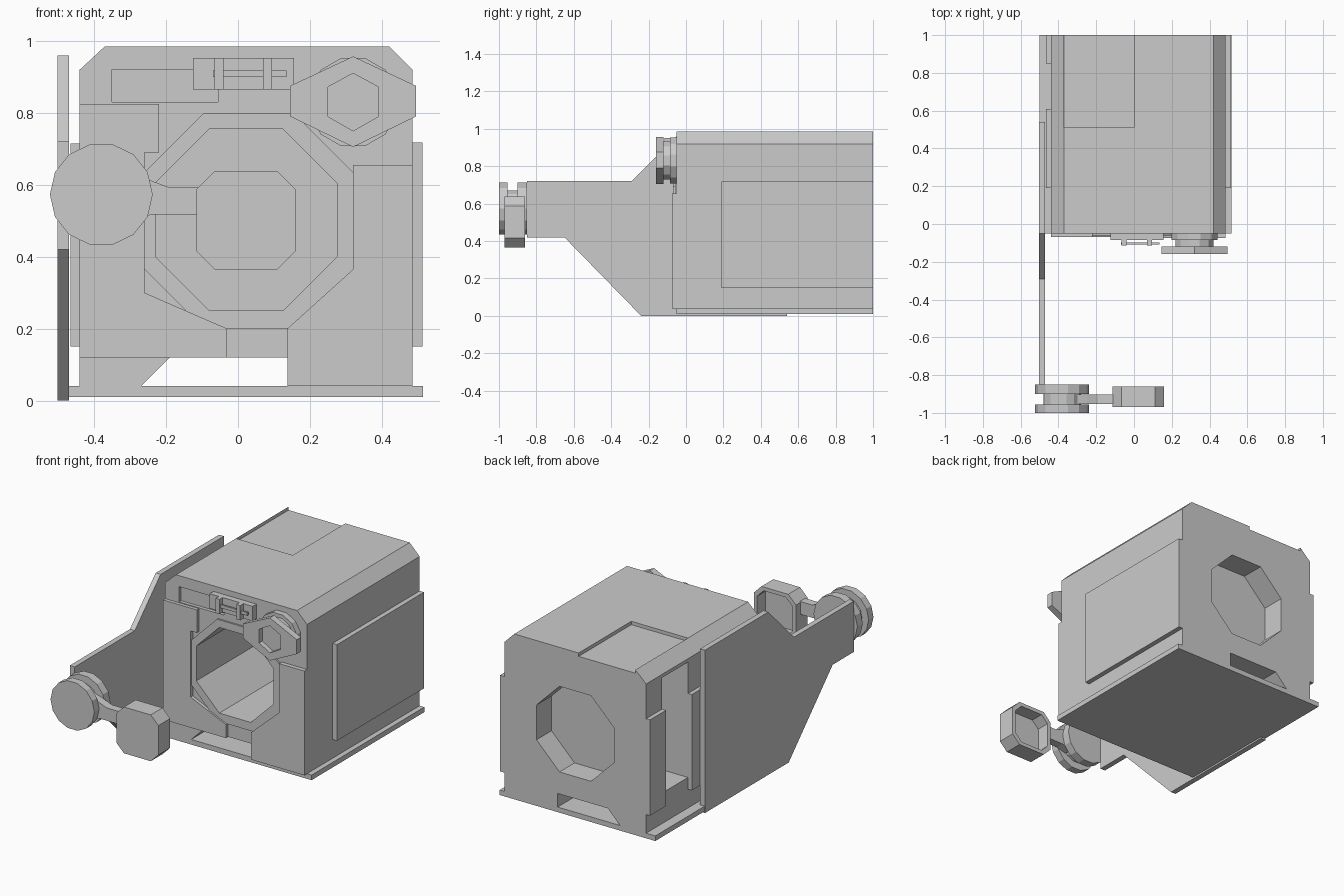
import bpy
import bmesh
import math
from mathutils import Vector

cube = bpy.data.objects.get("Cube")
if cube:
    bpy.data.objects.remove(cube)

GREY = (0.6, 0.6, 0.6, 1)
grey = bpy.data.materials.new("plain grey")
grey.use_nodes = True
grey.diffuse_color = GREY
grey.node_tree.nodes["Principled BSDF"].inputs["Base Color"].default_value = GREY


def prism(name, outline, start, end, axis="y"):
    """Extrude an outline, (x, z) along y, (y, z) along x, from start to end."""
    def place(u, v):
        return (u, start, v) if axis == "y" else (start, u, v)
    bm = bmesh.new()
    face = bm.faces.new([bm.verts.new(place(u, v)) for u, v in outline])
    ext = bmesh.ops.extrude_face_region(bm, geom=[face])
    shift = Vector((0, end - start, 0) if axis == "y" else (end - start, 0, 0))
    verts = [g for g in ext["geom"] if isinstance(g, bmesh.types.BMVert)]
    bmesh.ops.translate(bm, vec=shift, verts=verts)
    bmesh.ops.recalc_face_normals(bm, faces=bm.faces)
    mesh = bpy.data.meshes.new(name)
    bm.to_mesh(mesh)
    bm.free()
    mesh.materials.append(grey)
    obj = bpy.data.objects.new(name, mesh)
    bpy.context.collection.objects.link(obj)
    return obj


def box(name, x0, x1, y0, y1, z0, z1):
    return prism(name, [(x0, z0), (x1, z0), (x1, z1), (x0, z1)], y0, y1)


def bevelled(x0, x1, z0, z1, c):
    """Rectangle with cut corners."""
    return [(x0 + c, z0), (x1 - c, z0), (x1, z0 + c), (x1, z1 - c),
            (x1 - c, z1), (x0 + c, z1), (x0, z1 - c), (x0, z0 + c)]


def ring_points(x, z, r, n):
    """Regular polygon with a flat top."""
    return [(x + r * math.sin((i + 0.5) * math.tau / n),
             z + r * math.cos((i + 0.5) * math.tau / n)) for i in range(n)]


def carve(target, *cutters):
    for c in cutters:
        c.hide_render = True
        mod = target.modifiers.new("cut", "BOOLEAN")
        mod.operation = "DIFFERENCE"
        mod.solver = "EXACT"
        mod.object = c
    graph = bpy.context.evaluated_depsgraph_get()
    mesh = bpy.data.meshes.new_from_object(target.evaluated_get(graph))
    target.modifiers.clear()
    target.data = mesh
    for c in cutters:
        bpy.data.objects.remove(c)


# Main housing with chamfered top edges
housing = prism("housing", [(-.44, .04), (.485, .04), (.485, .92), (.42, .985),
                            (-.37, .985), (-.44, .92)], -.05, 1)
bore = bevelled(-.23, .275, .25, .755, .15)
carve(housing,
      prism("front_bore", bore, -.2, .8),
      prism("rear_socket", bore, .86, 1.2),
      prism("floor_tunnel", [(-.29, .02), (.137, .02), (.137, .12), (-.19, .12)], -.2, 1.2),
      box("side_groove", -.6, -.26, .61, .85, .22, .9),
      box("top_recess", -.37, 0, .51, 1.2, .965, 1.1),
      box("front_slot", -.35, -.055, -.2, -.03, .83, .92))

box("base_plate", -.5, .515, -.05, 1, .01, .04)

# Front cladding and octagonal collar
prism("front_panel_right", [(-.44, .12), (-.03, .12), (-.03, .2), (-.15, .252), (-.26, .3),
                            (-.26, .69), (-.22, .69), (-.22, .825), (-.44, .825)], -.07, -.05)
prism("front_panel_left", [(.137, .04), (.485, .04), (.485, .655), (.32, .655),
                           (.32, .365), (.137, .2)], -.075, -.05)
collar = prism("bore_collar", bevelled(-.26, .32, .2, .8, .165), -.06, -.05)
carve(collar, prism("collar_hole", bore, -.2, .1))

# Raised side panels
box("side_panel_left", .485, .513, .19, 1, .15, .717)
for name, y0, y1 in (("side_panel_right_front", .19, .61), ("side_panel_right_rear", .85, 1)):
    box(name, -.465, -.44, y0, y1, .15, .715)

# Long side plate that carries the arm
prism("side_plate", [(-.85, .42), (-.65, .42), (-.24, 0), (.54, 0), (.54, .96),
                     (-.05, .96), (-.29, .72), (-.85, .72)], -.502, -.47, "x")

# Six-sided knob on a round stem
prism("knob_collar", ring_points(.32, .83, .127, 12), -.085, -.05)
prism("knob_stem", ring_points(.32, .83, .105, 12), -.13, -.085)
knob = prism("knob", [(.145, .79), (.32, .705), (.495, .79), (.495, .875),
                      (.32, .957), (.145, .875)], -.16, -.12)
carve(knob, prism("knob_hole", [(.25, .79), (.32, .75), (.39, .79), (.39, .872),
                                (.32, .91), (.25, .872)], -.3, -.13))

# Small latch with two brackets and a rod
box("latch_plate", -.125, .155, -.085, -.05, .865, .952)
for i, x in enumerate((-.065, .07)):
    box(f"latch_bracket_{i + 1}", x, x + .025, -.115, -.085, .865, .952)
box("latch_rod", -.07, .135, -.108, -.097, .9, .918)

# Pivot discs, hub and arm
for name, y0, y1 in (("pivot_disc_front", -1, -.955), ("pivot_disc_rear", -.9, -.85)):
    prism(name, ring_points(-.38, .573, .143, 14), y0, y1)
prism("pivot_hub", ring_points(-.38, .573, .1, 14), -.955, -.9)
prism("arm", [(-.3, .5), (-.24, .517), (-.1, .517), (-.1, .592), (-.19, .592),
              (-.25, .615), (-.3, .63)], -.952, -.903)

# Cup at the arm's end, open towards the housing
cup = prism("cup", bevelled(-.115, .16, .365, .638, .05), -.97, -.86)
carve(cup, prism("cup_hollow", bevelled(-.093, .138, .387, .616, .043), -.94, -.7))
